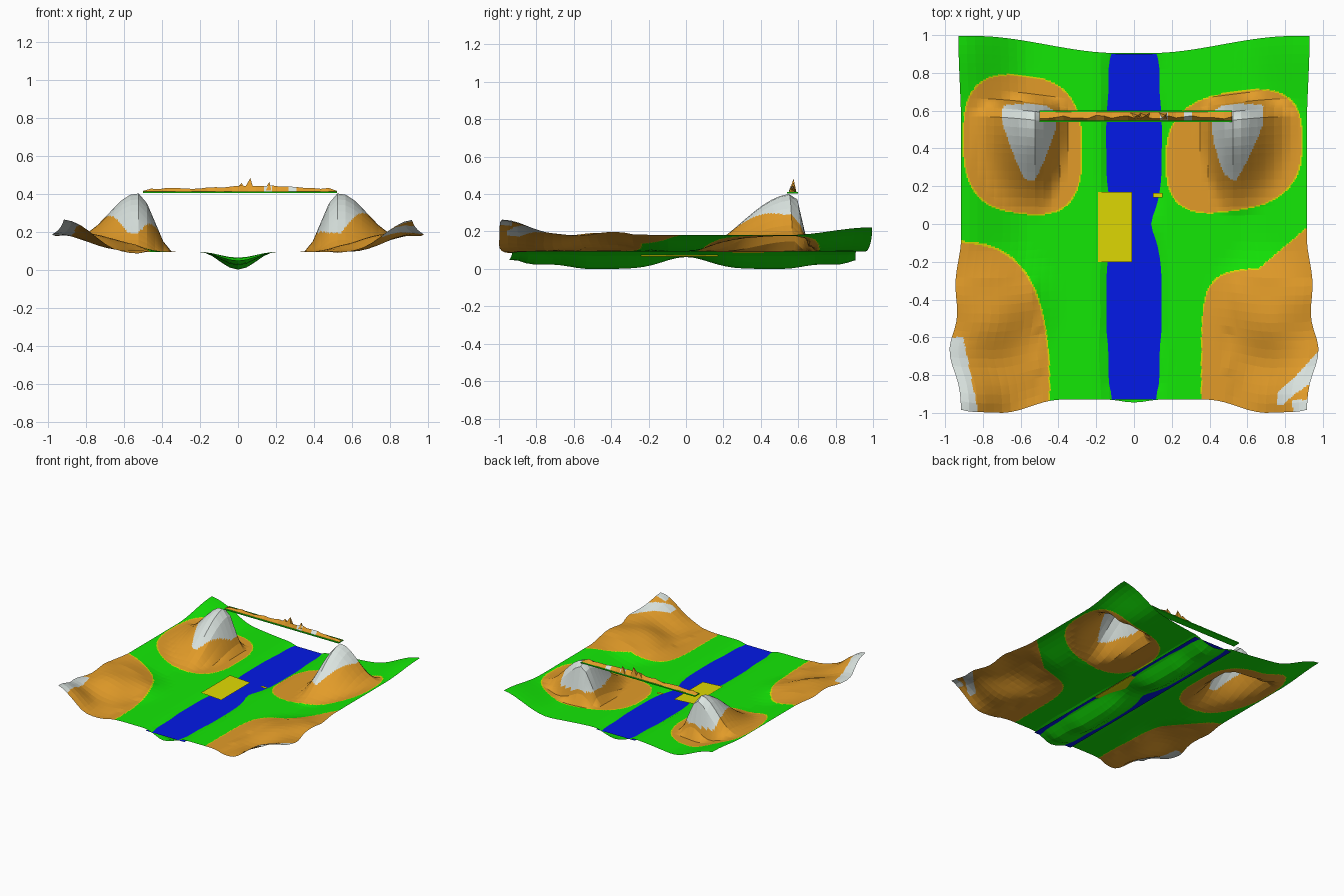
import bpy, bmesh, math, random
from math import exp, cos, pi, hypot

if "Cube" in bpy.data.objects:
    bpy.data.objects.remove(bpy.data.objects["Cube"])

random.seed(4)


def material(name, rgb):
    m = bpy.data.materials.new(name)
    m.diffuse_color = (*rgb, 1)
    m.use_nodes = True
    m.node_tree.nodes["Principled BSDF"].inputs["Base Color"].default_value = m.diffuse_color
    return m


GREEN = material("grass green", (0.007, 0.82, 0.002))
BROWN = material("earth orange", (0.76, 0.33, 0.022))
GREY = material("pale rock", (0.70, 0.77, 0.74))
YELLOW = material("sand yellow", (0.74, 0.70, 0.001))
BLUE = material("water blue", (0.001, 0.010, 0.80))


def finish(name, bm, mats):
    mesh = bpy.data.meshes.new(name)
    bm.to_mesh(mesh)
    bm.free()
    for m in mats:
        mesh.materials.append(m)
    ob = bpy.data.objects.new(name, mesh)
    bpy.context.collection.objects.link(ob)
    return ob


def smooth(t):
    t = min(1, max(0, t))
    return t * t * (3 - 2 * t)


def bell(d):
    return 0.5 * (1 + cos(pi * min(1, d)))


# Outline: wavy edges of the terrain sheet
def outline(u, v):
    a = abs(u)
    if v > 0:
        y = v * (0.905 + 0.09 * smooth((a - 0.1) / 0.8))
    else:
        y = v * (0.93 + 0.07 * bell(abs(a - 0.77) / 0.35) + 0.035 * smooth((a - 0.8) / 0.2)
                 + 0.015 * bell(a / 0.15))
    w = 0.915 + 0.062 * exp(-((y + 0.67) / 0.15) ** 2)
    w += 0.015 * smooth((y - 0.5) / 0.5) + 0.03 * bell(abs(y + 0.32) / 0.25)
    return u * w, y


# Height: river valley, raised rims, front hills and the two peaks
def height(x, y):
    a = abs(x)
    z = 0.1 + 0.09 * smooth((a - 0.55) / 0.4)
    depth = 0.093 * (1 - 0.68 * exp(-(y / 0.17) ** 2))
    depth *= 1 - 0.25 * smooth((abs(y) - 0.52) / 0.2)
    depth *= 1 - 0.35 * smooth((abs(y) - 0.82) / 0.1)
    z -= depth * bell(a / 0.2)
    z += 0.055 * bell(hypot((a - 0.68) / 0.32, (y + 0.42) / 0.35))
    z += 0.085 * bell(hypot(a - 0.91, y + 0.97) / 0.27)
    z += 0.04 * bell(hypot(a - 0.93, y - 1.0) / 0.45)
    if a > 0.5 and y < -0.3:
        z += 0.008 * math.sin(13 * x + 2) * cos(17 * y)
    dx, dy = a - 0.53, y - 0.575
    d = hypot(dx / (0.36 if dx > 0 else 0.19), dy / (0.1 if dy > 0 else 0.56))
    return z + (0.41 - z) * bell(d)


def rim(value, border):
    return 1 if value < 1 else 3 if value < 1 + border else 0


# Colour zones by position, with a thin sandy border round the earth
def zone(x, y, z):
    # pale summits, tapering towards the front
    cx = -0.55 if x < 0 else 0.54
    tip = min(1, max(0, y - 0.2) / 0.33) ** 0.75
    if (0.21 < y < 0.64 and z > 0.2
            and abs(x - cx + 0.03 * (1 - tip) * (x > 0)) < 0.145 * tip):
        return 2
    # pale front corners
    if x < -0.83 - 0.2 * (y + 0.97) and y < -0.6:
        return 2
    if x > 0.76 and y > -0.96 and abs(y + 0.83 - 0.9 * (x - 0.88)) < 0.045 + 0.2 * max(0, x - 0.85):
        return 2
    if x > 0.84 and y < -0.93:
        return 2
    # earth rings round the peaks, then the earth front hills
    if x < 0:
        ring = (abs(x + 0.59) / 0.31) ** 2.8 + (abs(y - 0.42 + 0.1 * (x + 0.59)) / 0.36) ** 2.8
        hill = ((1 + x) / 0.55) ** 3 + (max(0, 1 + y) / 0.9) ** 3
        return rim(ring, 0.06) or rim(hill, 0.04)
    ring = (abs(x - 0.53) / 0.355) ** 2.8 + (abs(y - 0.385 - 0.15 * (x - 0.53)) / 0.31) ** 2.8
    t = 1 + y - 0.85 * max(0, x - 0.66)
    hill = (max(0, 1 - x) / 0.64) ** 7 + (max(0, t) / 0.76) ** 7
    return rim(ring, 0.06) or rim(hill, 0.06)


# Terrain: coarse facets, then split flat so the colour borders are fine
N = 42
bm = bmesh.new()
grid = []
for j in range(N + 1):
    row = []
    for i in range(N + 1):
        x, y = outline(2 * i / N - 1, 2 * j / N - 1)
        row.append(bm.verts.new((x, y, height(x, y))))
    grid.append(row)
for j in range(N):
    for i in range(N):
        bm.faces.new((grid[j][i], grid[j][i + 1], grid[j + 1][i + 1], grid[j + 1][i]))
bmesh.ops.subdivide_edges(bm, edges=bm.edges[:], cuts=5, use_grid_fill=True)
bm.normal_update()
for f in bm.faces:
    f.material_index = zone(*f.calc_center_median())
low = min(v.co.z for v in bm.verts)
bmesh.ops.translate(bm, vec=(0, 0, -low), verts=bm.verts[:])
finish("terrain", bm, [GREEN, BROWN, GREY, YELLOW])


# Flat sheet, optionally tilted across x
def sheet(name, x0, x1, y0, y1, z0, z1, mat):
    b = bmesh.new()
    b.faces.new([b.verts.new(p) for p in
                 ((x0, y0, z0 - low), (x1, y0, z1 - low), (x1, y1, z1 - low), (x0, y1, z0 - low))])
    finish(name, b, [mat])


# River surface and the sand banks, the right one mostly submerged
sheet("river_water", -0.172, 0.172, -0.93, 0.9, 0.083, 0.083, BLUE)
sheet("left_sand_bank", -0.19, -0.01, -0.2, 0.17, 0.105, 0.094, YELLOW)
sheet("right_sand_bank", 0.02, 0.174, -0.24, 0.17, 0.080, 0.080, YELLOW)
sheet("right_sand_edge", 0.14, 0.175, -0.24, 0.17, 0.080, 0.072, YELLOW)
sheet("small_sand_patch", 0.1, 0.15, 0.14, 0.165, 0.1, 0.1, YELLOW)

# Natural bridge: thin grassy slab with a craggy earth ridge
bm = bmesh.new()
bmesh.ops.create_cube(bm, size=1)
for v in bm.verts:
    v.co = (0.01 + v.co.x * 1.02, 0.57 + v.co.y * 0.06, 0.406 + v.co.z * 0.008)
finish("bridge_slab", bm, [GREEN])

bm = bmesh.new()
steps = 24
rows = []
for i in range(steps + 1):
    x = -0.5 + 1.02 * i / steps
    top = 0.427 + 0.014 * exp(-((x - 0.1) / 0.2) ** 2) + random.uniform(-0.004, 0.004)
    if i in (0, steps):
        top = 0.414
    rows.append([bm.verts.new(p) for p in
                 ((x, 0.549, 0.41), (x, 0.566 + random.uniform(-0.01, 0.01), top),
                  (x, 0.592, 0.41))])
for i, (p, q) in enumerate(zip(rows, rows[1:])):
    for k in range(2):
        f = bm.faces.new((p[k], q[k], q[k + 1], p[k + 1]))
        f.material_index = 1 if 14 < i < 21 and i % 3 == 0 else 0
# Crags standing on the ridge
for x, r, top in ((0.055, 0.03, 0.482), (0.155, 0.022, 0.462), (0.01, 0.035, 0.455)):
    base = [bm.verts.new((x - r, 0.552, 0.412)), bm.verts.new((x + r, 0.552, 0.412)),
            bm.verts.new((x + r, 0.59, 0.412)), bm.verts.new((x - r, 0.59, 0.412))]
    tip = bm.verts.new((x + 0.01, 0.575, top))
    for k in range(4):
        bm.faces.new((base[k], base[(k + 1) % 4], tip))
finish("bridge_ridge", bm, [BROWN, GREY])
